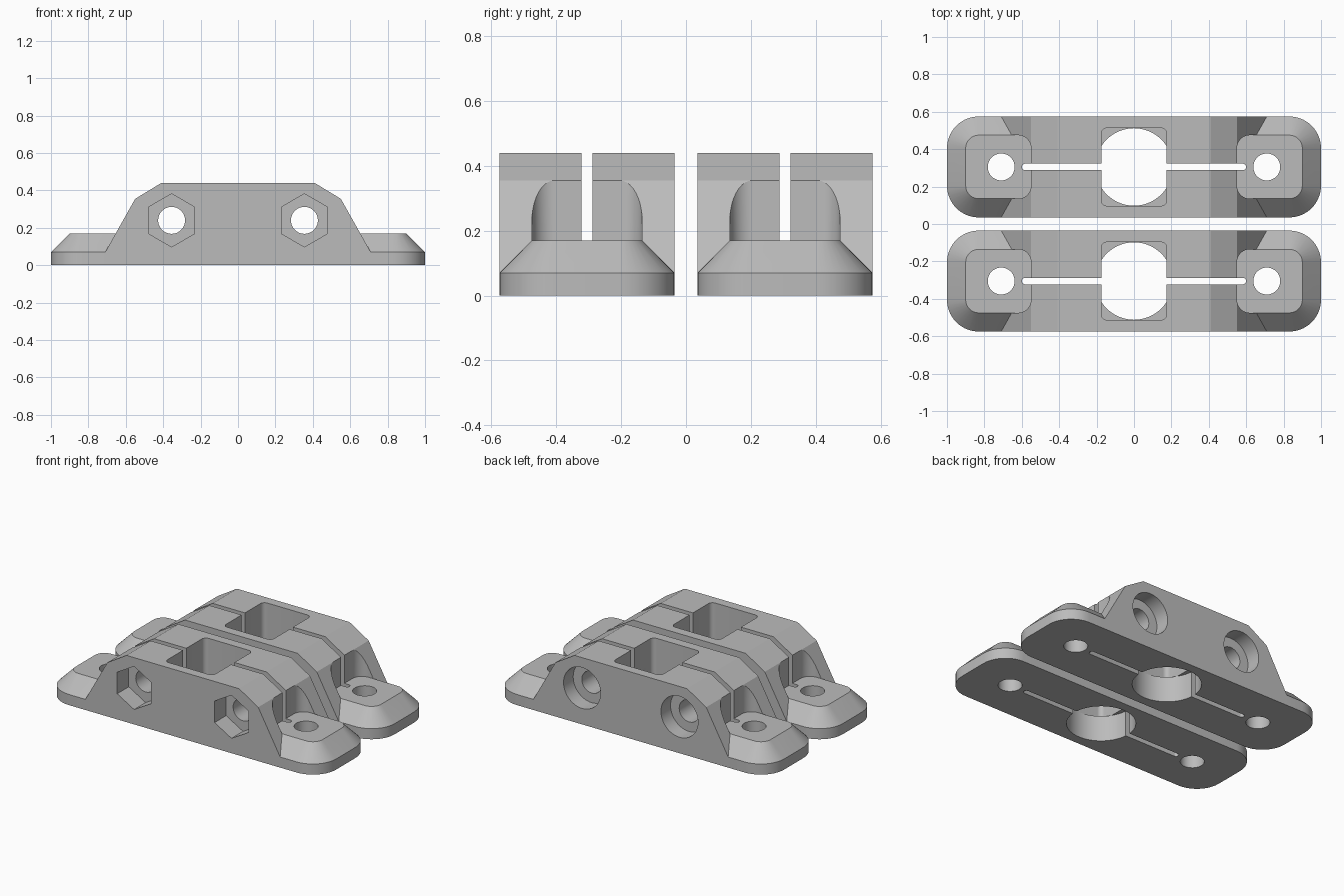
import bpy, bmesh, math

if "Cube" in bpy.data.objects:
    bpy.data.objects.remove(bpy.data.objects["Cube"])

grey = bpy.data.materials.new("grey_plastic")
grey.diffuse_color = (0.5, 0.5, 0.5, 1)
grey.use_nodes = True
grey.node_tree.nodes["Principled BSDF"].inputs["Base Color"].default_value = grey.diffuse_color


def loft(name, rings):
    """Solid through matching rings of 3D points, capped at both ends."""
    bm = bmesh.new()
    vs = [[bm.verts.new(p) for p in ring] for ring in rings]
    n = len(rings[0])
    for a, b in zip(vs, vs[1:]):
        for i in range(n):
            j = (i + 1) % n
            bm.faces.new((a[i], a[j], b[j], b[i]))
    bm.faces.new(vs[0][::-1])
    bm.faces.new(vs[-1])
    bmesh.ops.recalc_face_normals(bm, faces=bm.faces)
    me = bpy.data.meshes.new(name)
    bm.to_mesh(me)
    bm.free()
    me.materials.append(grey)
    ob = bpy.data.objects.new(name, me)
    bpy.context.collection.objects.link(ob)
    return ob


def rounded_rect(x0, x1, y0, y1, r, seg=10):
    pts = []
    corners = [(x1 - r, y1 - r), (x0 + r, y1 - r), (x0 + r, y0 + r), (x1 - r, y0 + r)]
    for k, (cx, cy) in enumerate(corners):
        for i in range(seg + 1):
            a = math.pi / 2 * (k + i / seg)
            pts.append((cx + r * math.cos(a), cy + r * math.sin(a)))
    return pts


def ngon(cx, cy, r, n, turn=0.0):
    return [(cx + r * math.cos(turn + math.tau * i / n),
             cy + r * math.sin(turn + math.tau * i / n)) for i in range(n)]


def upright(name, pts, z0, z1):
    return loft(name, [[(x, y, z) for x, y in pts] for z in (z0, z1)])


def crosswise(name, pts, y0, y1):
    return loft(name, [[(x, y, z) for x, z in pts] for y in (y0, y1)])


def boolean(target, tool, op):
    tool.hide_render = True
    mod = target.modifiers.new("bool", 'BOOLEAN')
    mod.operation, mod.solver, mod.object = op, 'EXACT', tool
    bpy.context.view_layer.objects.active = target
    bpy.ops.object.modifier_apply(modifier=mod.name)
    bpy.data.objects.remove(tool, do_unlink=True)


W = 0.27  # half width of one clamp

# Base plate with rounded corners and a sloped rim
outer = rounded_rect(-1, 1, -W, W, 0.17)
inner = rounded_rect(-0.9, 0.9, -W + 0.1, W - 0.1, 0.07)
clamp = loft("front_clamp", [[(x, y, 0) for x, y in outer],
                             [(x, y, 0.07) for x, y in outer],
                             [(x, y, 0.17) for x, y in inner]])

# Raised centre block
half = [(0.71, 0), (0.71, 0.07), (0.55, 0.355), (0.41, 0.44)]
block = crosswise("block", half + [(-x, z) for x, z in reversed(half)], -W, W)
boolean(clamp, block, 'UNION')

for s in (-1, 1):
    # Screw head clearance above each foot, and the foot screw hole
    x0, x1 = sorted((s * 0.55, s * 1.2))
    boolean(clamp, upright("clearance", rounded_rect(x0, x1, -0.17, 0.17, 0.07), 0.17, 0.6),
            'DIFFERENCE')
    boolean(clamp, upright("foot_hole", ngon(s * 0.71, 0, 0.072, 40), -0.1, 0.5), 'DIFFERENCE')
    # Cross bolt: hole, hexagonal nut trap in front, round head recess behind
    bx, bz = s * 0.355, 0.24
    boolean(clamp, crosswise("nut_trap", ngon(bx, bz, 0.142, 6, math.pi / 6), -0.4, -W + 0.12),
            'DIFFERENCE')
    boolean(clamp, crosswise("head_recess", ngon(bx, bz, 0.135, 48), W - 0.1, 0.4), 'DIFFERENCE')
    boolean(clamp, crosswise("bolt_hole", ngon(bx, bz, 0.072, 40), -0.4, 0.4), 'DIFFERENCE')

# Clamping slit, round bore from below, square pocket from above
boolean(clamp, upright("slit", rounded_rect(-0.6, 0.6, -0.0175, 0.0175, 0.017, 4), -0.1, 0.6),
        'DIFFERENCE')
boolean(clamp, upright("bore", ngon(0, 0, 0.207, 64), -0.1, 0.17), 'DIFFERENCE')
boolean(clamp, upright("pocket", rounded_rect(-0.175, 0.175, -0.208, 0.208, 0.03, 6), 0.17, 0.6),
        'DIFFERENCE')

bpy.ops.object.select_all(action='DESELECT')
clamp.select_set(True)
bpy.context.view_layer.objects.active = clamp
bpy.ops.object.shade_smooth_by_angle(angle=math.radians(25))

# Second identical clamp behind the first
rear = clamp.copy()
rear.name = "rear_clamp"
bpy.context.collection.objects.link(rear)
clamp.location.y = -0.305
rear.location.y = 0.305
